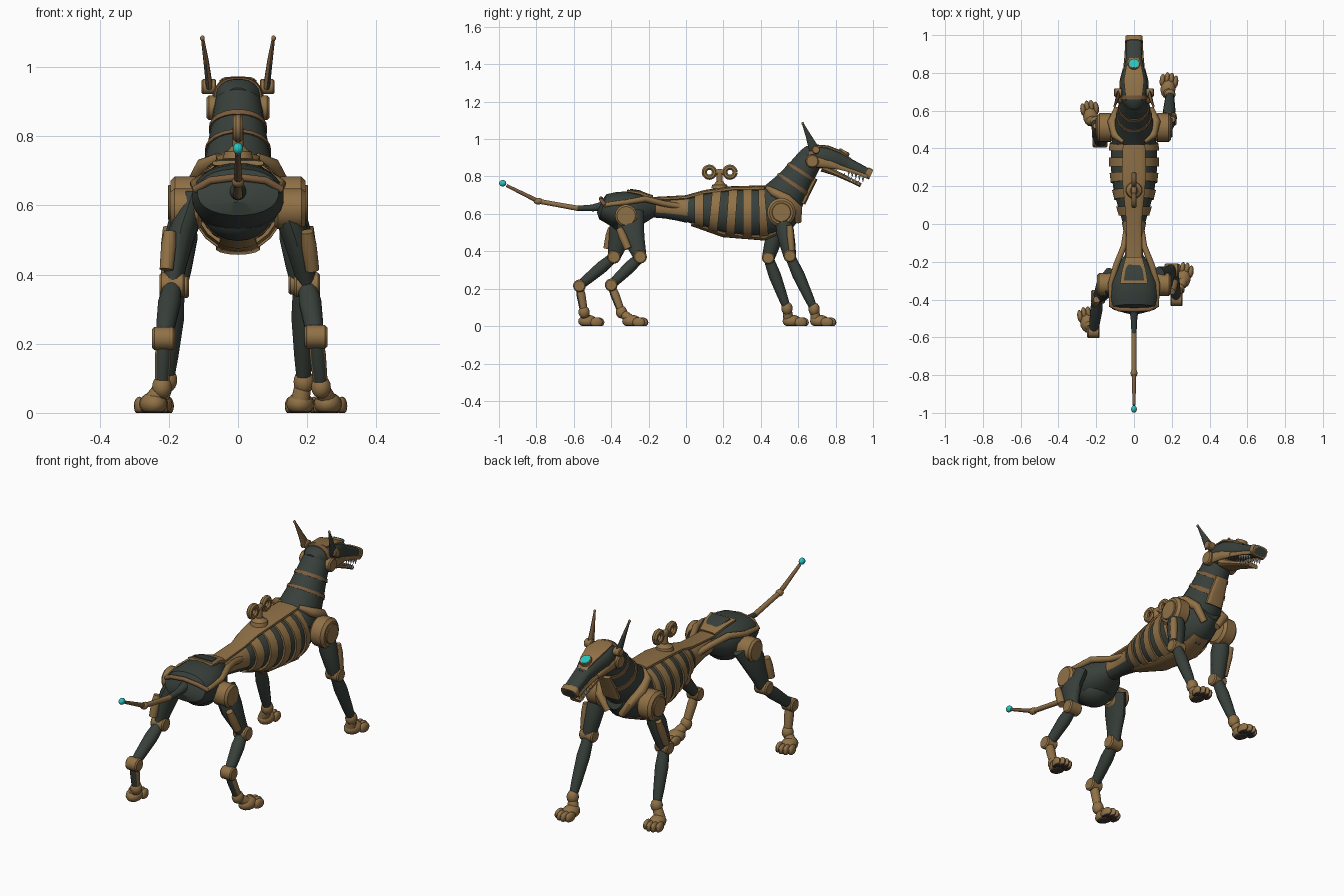
import bpy, bmesh, math
from mathutils import Vector, Matrix

if "Cube" in bpy.data.objects:
    bpy.data.objects.remove(bpy.data.objects["Cube"], do_unlink=True)


def material(name, rgb):
    m = bpy.data.materials.new(name)
    m.use_nodes = True
    m.diffuse_color = (*rgb, 1)
    m.node_tree.nodes["Principled BSDF"].inputs["Base Color"].default_value = (*rgb, 1)
    return m


DARK = material("dark green steel", (0.04, 0.052, 0.044))
BRASS = material("aged brass", (0.28, 0.165, 0.062))
BRONZE = material("worn bronze", (0.2, 0.108, 0.046))
GLOW = material("turquoise glass", (0.02, 0.55, 0.52))
TOOTH = material("pale teeth", (0.55, 0.52, 0.45))
SOLE = material("dark sole", (0.06, 0.042, 0.036))


def finish(name, bm, mat):
    bmesh.ops.recalc_face_normals(bm, faces=bm.faces)
    me = bpy.data.meshes.new(name)
    bm.to_mesh(me)
    bm.free()
    me.materials.append(mat)
    ob = bpy.data.objects.new(name, me)
    bpy.context.collection.objects.link(ob)
    bpy.ops.object.select_all(action='DESELECT')
    ob.select_set(True)
    bpy.context.view_layer.objects.active = ob
    bpy.ops.object.shade_smooth_by_angle(angle=math.radians(40))
    return ob


def paint(ob, mat, direction, limit):
    """Give a second colour to the faces that look along a direction."""
    ob.data.materials.append(mat)
    for f in ob.data.polygons:
        f.material_index = int(f.normal.dot(Vector(direction)) > limit)


def tube(name, pts, mat, n=14, power=1.0, ref=(1, 0, 0)):
    """Loft through points (x, y, z, side radius, optional normal radius)."""
    bm, rings = bmesh.new(), []
    centres = [Vector(p[:3]) for p in pts]
    for i, p in enumerate(pts):
        t = (centres[min(i + 1, len(pts) - 1)] - centres[max(i - 1, 0)]).normalized()
        side = (Vector(ref) - t * t.dot(Vector(ref))).normalized()
        up = side.cross(t)
        ring = []
        for k in range(n):
            a = 2 * math.pi * (k + 0.5) / n
            c, s = [math.copysign(abs(v) ** power, v) for v in (math.cos(a), math.sin(a))]
            ring.append(bm.verts.new(centres[i] + side * c * p[3] + up * s * p[-1]))
        rings.append(ring)
    for a, b in zip(rings, rings[1:]):
        for k in range(n):
            bm.faces.new((a[k], a[(k + 1) % n], b[(k + 1) % n], b[k]))
    bm.faces.new(rings[0])
    bm.faces.new(rings[-1])
    return finish(name, bm, mat)


def band(name, path, t0, t1, grow, mat, **kw):
    """Sleeve around part of a loft path; t counts path points."""
    def at(t):
        i = min(int(t), len(path) - 2)
        p = [a + (b - a) * (t - i) for a, b in zip(path[i], path[i + 1])]
        return (*p[:3], p[3] + grow, p[4] + grow)
    return tube(name, [at(t0 + (t1 - t0) * k / 3) for k in range(4)], mat, n=20, **kw)


def ball(name, loc, size, mat, yaw=0.0):
    """Ellipsoid, flattened where it meets the ground."""
    bm = bmesh.new()
    bmesh.ops.create_uvsphere(bm, u_segments=14, v_segments=10, radius=1)
    bm.transform(Matrix.Translation(loc) @ Matrix.Rotation(yaw, 4, 'Z') @ Matrix.Diagonal((*size, 1)))
    for v in bm.verts:
        v.co.z = max(v.co.z, 0)
    return finish(name, bm, mat)


def disc(name, loc, r, depth, mat):
    """Bevelled hub whose axle runs sideways."""
    x, y, z = loc
    h, b = depth / 2, min(r, depth) * 0.18
    prof = [(-h, r - b), (-h + b, r), (h - b, r), (h, r - b)]
    return tube(name, [(x + dx, y, z, q) for dx, q in prof], mat, n=18, ref=(0, 0, 1))


def ring(name, loc, major, minor, mat):
    pts = []
    for k in range(21):
        a = 2 * math.pi * k / 20
        pts.append((loc[0], loc[1] + major * math.cos(a), loc[2] + major * math.sin(a), minor))
    return tube(name, pts, mat, n=8)


# Torso, waist with dark underside, and ribs
torso = [(0, -.2, .632, .045, .046), (0, -.1, .628, .042, .05), (0, 0, .622, .058, .064),
         (0, .1, .622, .088, .095), (0, .2, .612, .112, .12), (0, .3, .605, .124, .13),
         (0, .4, .605, .124, .132), (0, .48, .612, .11, .125), (0, .55, .625, .09, .1),
         (0, .6, .64, .05, .06)]
tube("ribcage", torso, DARK, n=24)
paint(band("waist", torso, 0.3, 2.1, .004, BRASS), DARK, (0, 0, -1), .35)
for i, t in enumerate((2.45, 3.3, 4.2, 5.05, 5.9)):
    band(f"rib_{i + 1}", torso, t, t + .48, .01, BRASS)
tube("spine_plate", [(0, -.2, .677, .045, .012), (0, 0, .688, .04, .012), (0, .1, .715, .05, .013),
                     (0, .25, .735, .065, .014), (0, .42, .738, .06, .014)], BRASS, power=.6)
tube("breastbone", [(0, .03, .55, .03, .015), (0, .2, .495, .055, .02),
                    (0, .42, .475, .065, .018), (0, .53, .52, .05, .015)], BRASS)

# Pelvis and its straps
pelvis = [(0, -.46, .645, .06, .04), (0, -.445, .638, .118, .07), (0, -.39, .625, .133, .092),
          (0, -.3, .62, .13, .103), (0, -.23, .63, .1, .08), (0, -.16, .637, .045, .045)]
tube("pelvis", pelvis, DARK, n=24, power=.9)
ball("groin", (0, -.32, .575), (.1, .09, .078), DARK)
tube("rump_strap", [(-.125, -.43, .645, .011), (-.08, -.452, .672, .011), (0, -.455, .682, .011),
                    (.08, -.452, .672, .011), (.125, -.43, .645, .011)], BRONZE, ref=(0, 0, 1))
tube("rump_plate", [(0, -.315, .722, .075, .008), (0, -.25, .712, .065, .012),
                    (0, -.18, .685, .045, .015)], BRASS, power=.5)
tube("rump_inlay", [(0, -.3, .73, .055, .004), (0, -.25, .722, .047, .005),
                    (0, -.21, .706, .038, .004)], DARK, power=.5)

# Tail
tube("tail_base", [(0, -.42, .645, .03), (0, -.5, .632, .018), (0, -.59, .63, .013)], DARK)
tube("tail_middle", [(0, -.58, .63, .014), (0, -.68, .648, .013), (0, -.79, .668, .013)], BRASS)
ball("tail_joint", (0, -.79, .668), (.018, .025, .018), BRASS)
tube("tail_end", [(0, -.79, .668, .012), (0, -.96, .752, .008)], BRONZE)
ball("tail_light", (0, -.98, .764), (.015, .019, .017), GLOW)

# Winding key
disc_pts = [(0, .18, .735, .045), (0, .18, .755, .04), (0, .18, .76, .028), (0, .18, .772, .02)]
tube("key_socket", disc_pts, BRASS)
tube("key_stem", [(0, .18, .75, .016), (0, .18, .825, .016)], BRASS)
for dy in (-.055, .055):
    ring("key_loop", (0, .18 + dy, .823), .027, .015, BRASS)
ball("key_bridge", (0, .18, .823), (.015, .035, .017), BRASS)

# Neck and collar
neck = [(0, .46, .63, .115, .12), (0, .525, .69, .105, .115), (0, .575, .76, .09, .096),
        (0, .62, .83, .078, .08), (0, .665, .895, .068, .07)]
tube("neck", neck, DARK, n=24)
band("neck_band_lower", neck, 1.88, 2.1, .005, BRONZE)
band("neck_band_upper", neck, 2.82, 3.02, .005, BRONZE)
tube("throat_plate", [(0, .625, .655, .05, .014), (0, .655, .72, .045, .014),
                      (0, .69, .79, .035, .014)], BRASS, power=.6)

# Head
skull = [(0, .615, .905, .035, .035), (0, .645, .908, .062, .056), (0, .7, .906, .074, .064),
         (0, .76, .9, .073, .06), (0, .82, .885, .057, .048), (0, .875, .862, .042, .034)]
tube("skull", skull, DARK, n=20, power=.85)
band("brow_band", skull, 1.2, 1.6, .005, BRONZE, power=.85)
tube("forehead_plate", [(0, .68, .965, .045, .007), (0, .76, .957, .055, .009),
                        (0, .83, .929, .042, .009), (0, .875, .894, .025, .007)], BRASS, power=.6)
tube("eye_bezel", [(0, .835, .91, .034), (0, .8485, .9365, .03)], BRASS, n=18)
tube("eye", [(0, .835, .91, .025), (0, .8495, .9385, .025)], GLOW, n=18)
muzzle = [(0, .85, .872, .045, .036), (0, .92, .842, .042, .029), (0, .99, .81, .04, .023)]
tube("muzzle", muzzle, DARK, power=.6)
band("nose", muzzle, 1.62, 2.0, .005, BRASS, power=.6)
tube("lower_jaw", [(0, .73, .85, .06, .025), (0, .8, .818, .042, .015), (0, .87, .785, .036, .012),
                   (0, .935, .753, .03, .011)], BRASS, power=.6)
for s in (-1, 1):
    tube("lip", [(s * .048, .8, .855, .012, .014), (s * .043, .9, .825, .007, .01),
                 (s * .041, .97, .798, .007, .01)], BRASS, n=8)
    tube("cheek_plate", [(s * .07, .69, .88, .01, .03), (s * .062, .76, .868, .014, .024),
                         (s * .05, .82, .85, .01, .014)], BRASS, n=10)
    for k in range(5):
        y = .845 + k * .019
        z = .803 - (y - .83) * .5
        tube("lower_tooth", [(s * .031, y, z, .007), (s * .031, y + .003, z + .022, .001)], TOOTH, n=6)
        y += .025
        z = .838 - (y - .85) * .45
        tube("upper_tooth", [(s * .033, y, z, .007), (s * .032, y, z - .024, .001)], TOOTH, n=6)
    disc("cheek_hub", (s * .073, .675, .882), .036, .035, BRASS)
    disc("ear_hub", (s * .084, .695, .943), .022, .042, BRASS)
    ear = tube("ear", [(s * .083, .685, .945, .01, .028), (s * .092, .655, 1.015, .008, .015),
                       (s * .102, .626, 1.08, .005)], BRONZE, n=10)
    paint(ear, DARK, (s, 0, 0), .6)
    ball("ear_tip", (s * .103, .624, 1.083), (.007, .007, .008), BRASS)
    # Side straps and shoulder guards
    tube("hip_strap", [(s * .04, -.03, .64, .016), (s * .055, -.12, .655, .016),
                       (s * .095, -.22, .68, .017), (s * .125, -.32, .662, .014),
                       (s * .12, -.43, .648, .012)], BRASS, n=10)
    tube("shoulder_guard", [(s * .055, .435, .74, .012), (s * .1, .47, .715, .022),
                            (s * .115, .54, .68, .026), (s * .09, .6, .63, .022),
                            (s * .04, .6, .56, .018)], BRASS)


def paw(x, y, yaw):
    """Heel, pad and four toes, with toes ahead along the turned +y direction."""
    turn = Matrix.Rotation(yaw, 3, 'Z')
    paint(ball("paw_pad", (x, y, .026), (.04, .052, .034), BRASS, yaw), SOLE, (0, 0, -1), .6)
    for k in (-1.5, -.5, .5, 1.5):
        o = turn @ Vector((k * .023, .06 - abs(k) * .012, 0))
        toe = ball("toe", (x + o.x, y + o.y, .02), (.015, .034, .027), BRASS, yaw)
        paint(toe, SOLE, (0, 0, -1), .6)


def mix(a, b, t):
    return Vector(a).lerp(Vector(b), t)


def bone(name, a, b, ra, rb, mat):
    m = mix(a, b, .35)
    return tube(name, [(*a, ra * .8), (*m, ra), (*mix(a, b, .75), (ra + rb) / 2), (*b, rb)], mat)


def front_leg(s, elbow, wrist, toe):
    hub = (s * .153, .51, .608)
    disc("shoulder_hub", hub, .077, .085, BRASS)
    disc("shoulder_cap", (s * .193, .51, .608), .052, .02, BRASS)
    bone("upper_arm", mix(hub, elbow, .1), elbow, .048, .034, DARK)
    bone("arm_piston", mix(hub, elbow, .3) + Vector((s * .04, .03, 0)),
         mix(elbow, hub, .12) + Vector((s * .03, .015, 0)), .02, .016, BRASS)
    disc("elbow", elbow, .034, .078, BRASS)
    bone("forearm", elbow, wrist, .033, .02, DARK)
    ball("wrist", wrist, (.03, .03, .036), BRASS)
    bone("front_foot", wrist, (toe[0], toe[1] - .02, .035), .025, .028, BRASS)
    paw(*toe, -s * .12)


def hind_leg(s, knee, hock, ankle, toe):
    hub = (s * .15, -.32, .59)
    disc("hip_hub", hub, .06, .09, BRASS)
    tube("thigh", [(s * .13, -.3, .61, .04, .075), (*mix(hub, knee, .35), .04, .07),
                   (*mix(hub, knee, .7), .032, .05), (*knee, .028, .035)], DARK)
    bone("thigh_piston", mix(hub, knee, .3) + Vector((s * .035, -.06, 0)),
         mix(hub, knee, .8) + Vector((s * .025, -.05, 0)), .022, .02, BRASS)
    disc("knee", knee, .036, .075, BRASS)
    bone("shin", knee, hock, .033, .023, DARK)
    disc("hock", hock, .034, .066, BRASS)
    paint(bone("hind_foot", hock, ankle, .024, .02, BRASS), DARK, (0, -1, 0), .5)
    ball("ankle", ankle, (.029, .03, .034), BRASS)
    bone("hind_toe_base", ankle, (toe[0], toe[1] - .01, .035), .024, .028, BRASS)
    paw(*toe, -s * .15)


# Four legs in a walking stance
front_leg(1, (.185, .555, .375), (.19, .685, .09), (.18, .715))
front_leg(-1, (-.18, .44, .365), (-.205, .54, .095), (-.23, .568))
hind_leg(1, (.2, -.245, .37), (.225, -.4, .22), (.24, -.345, .075), (.26, -.29))
hind_leg(-1, (-.19, -.385, .37), (-.215, -.57, .215), (-.22, -.545, .075), (-.245, -.525))
